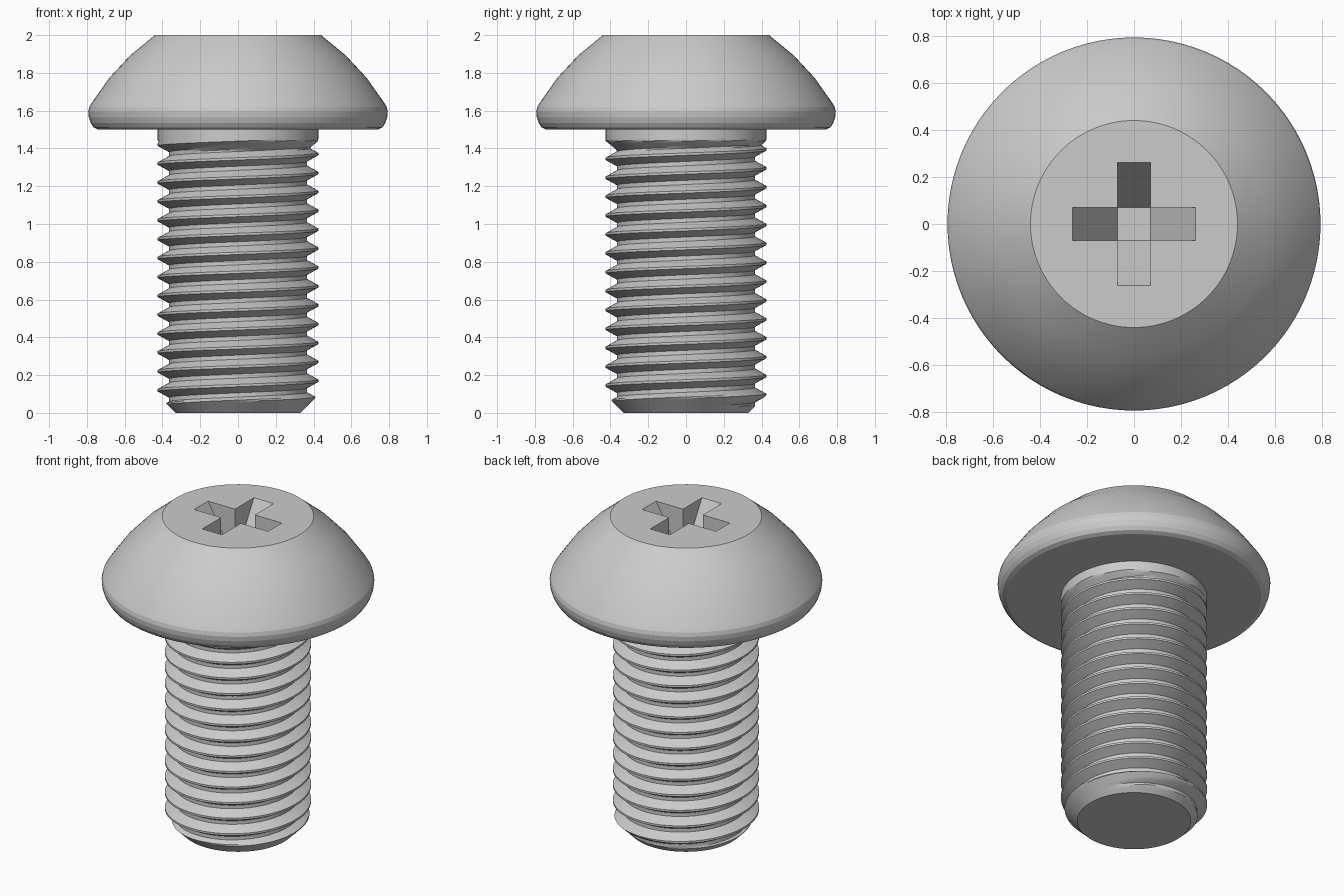
import bpy, bmesh, math

if "Cube" in bpy.data.objects:
    bpy.data.objects.remove(bpy.data.objects["Cube"])

SEG = 96
PITCH, CREST, ROOT = 0.1, 0.425, 0.366
TOP = 1.5


def finish(bm, name):
    bmesh.ops.remove_doubles(bm, verts=bm.verts, dist=1e-5)
    bmesh.ops.recalc_face_normals(bm, faces=bm.faces)
    mesh = bpy.data.meshes.new(name)
    bm.to_mesh(mesh)
    bm.free()
    ob = bpy.data.objects.new(name, mesh)
    bpy.context.collection.objects.link(ob)
    return ob


def smooth(ob, deg):
    bpy.ops.object.select_all(action='DESELECT')
    ob.select_set(True)
    bpy.context.view_layer.objects.active = ob
    bpy.ops.object.shade_smooth_by_angle(angle=math.radians(deg))


# Head: revolved dome profile
profile = [(0.44, 2.0), (0.57, 1.893), (0.68, 1.775), (0.772, 1.645), (0.787, 1.62),
           (0.793, 1.595), (0.79, 1.565), (0.78, 1.535), (0.765, 1.512), (0.74, 1.5)]
bm = bmesh.new()
rings = [[bm.verts.new((r * math.cos(2 * math.pi * i / SEG), r * math.sin(2 * math.pi * i / SEG), z))
          for i in range(SEG)] for r, z in profile]
for a, b in zip(rings, rings[1:]):
    for i in range(SEG):
        j = (i + 1) % SEG
        bm.faces.new((a[i], b[i], b[j], a[j]))
bm.faces.new(rings[0])
bm.faces.new(rings[-1])
head = finish(bm, "head")

# Cross recess: two tapered bars cut from the head
outline = [(-0.07, 1.67), (0.07, 1.67), (0.262, 2.0), (0.262, 2.1), (-0.262, 2.1), (-0.262, 2.0)]
for k in range(2):
    bm = bmesh.new()
    sides = []
    for w in (-0.07, 0.07):
        sides.append([bm.verts.new((u, w, z) if k == 0 else (w, u, z)) for u, z in outline])
        bm.faces.new(sides[-1])
    n = len(outline)
    for i in range(n):
        j = (i + 1) % n
        bm.faces.new((sides[0][i], sides[0][j], sides[1][j], sides[1][i]))
    cutter = finish(bm, "recess_cutter")
    cutter.hide_render = True
    mod = head.modifiers.new("recess", 'BOOLEAN')
    mod.operation, mod.solver, mod.object = 'DIFFERENCE', 'EXACT', cutter
    bpy.context.view_layer.objects.active = head
    bpy.ops.object.modifier_apply(modifier=mod.name)
    bpy.data.objects.remove(cutter)

# Shank: helical grid of rows, with end chamfer and thread runout
PHASES = [0, 0.0625, 0.145, 0.2275, 0.31, 0.39, 0.5, 0.61, 0.69, 0.7725, 0.855, 0.9375]


def thread_radius(angle, z):
    p = (z - 0.07) / PITCH - angle / (2 * math.pi)
    d = abs(p - round(p))                      # 0 at crest, 0.5 at root
    t = min(max((d - 0.0625) / (0.39 - 0.0625), 0), 1)
    r = CREST - (CREST - ROOT) * t
    r = max(r, min(CREST, CREST - (1.44 - z) * 1.2))
    return min(r, 0.33 + z * 1.0)


bm = bmesh.new()
P = len(PHASES)
rows = P * 18
cols = []
for i in range(SEG + 1):
    a = 2 * math.pi * i / SEG
    col = []
    for k in range(rows):
        z = 0.07 + PITCH * (k // P - 2 + PHASES[k % P] + i / SEG)
        z = min(max(z, 0), TOP)
        r = thread_radius(a, z)
        col.append(bm.verts.new((r * math.cos(a), r * math.sin(a), z)))
    cols.append(col)
for c, d in zip(cols, cols[1:]):
    for k in range(rows - 1):
        zs = [v.co.z for v in (c[k], d[k], d[k + 1], c[k + 1])]
        if max(zs) - min(zs) > 1e-6:
            bm.faces.new((c[k], d[k], d[k + 1], c[k + 1]))
bmesh.ops.remove_doubles(bm, verts=bm.verts, dist=1e-5)
bmesh.ops.delete(bm, geom=[v for v in bm.verts if not v.link_faces], context='VERTS')
bmesh.ops.holes_fill(bm, edges=[e for e in bm.edges if e.is_boundary], sides=0)
shank = finish(bm, "threaded_shank")

smooth(head, 9)
smooth(shank, 25)
